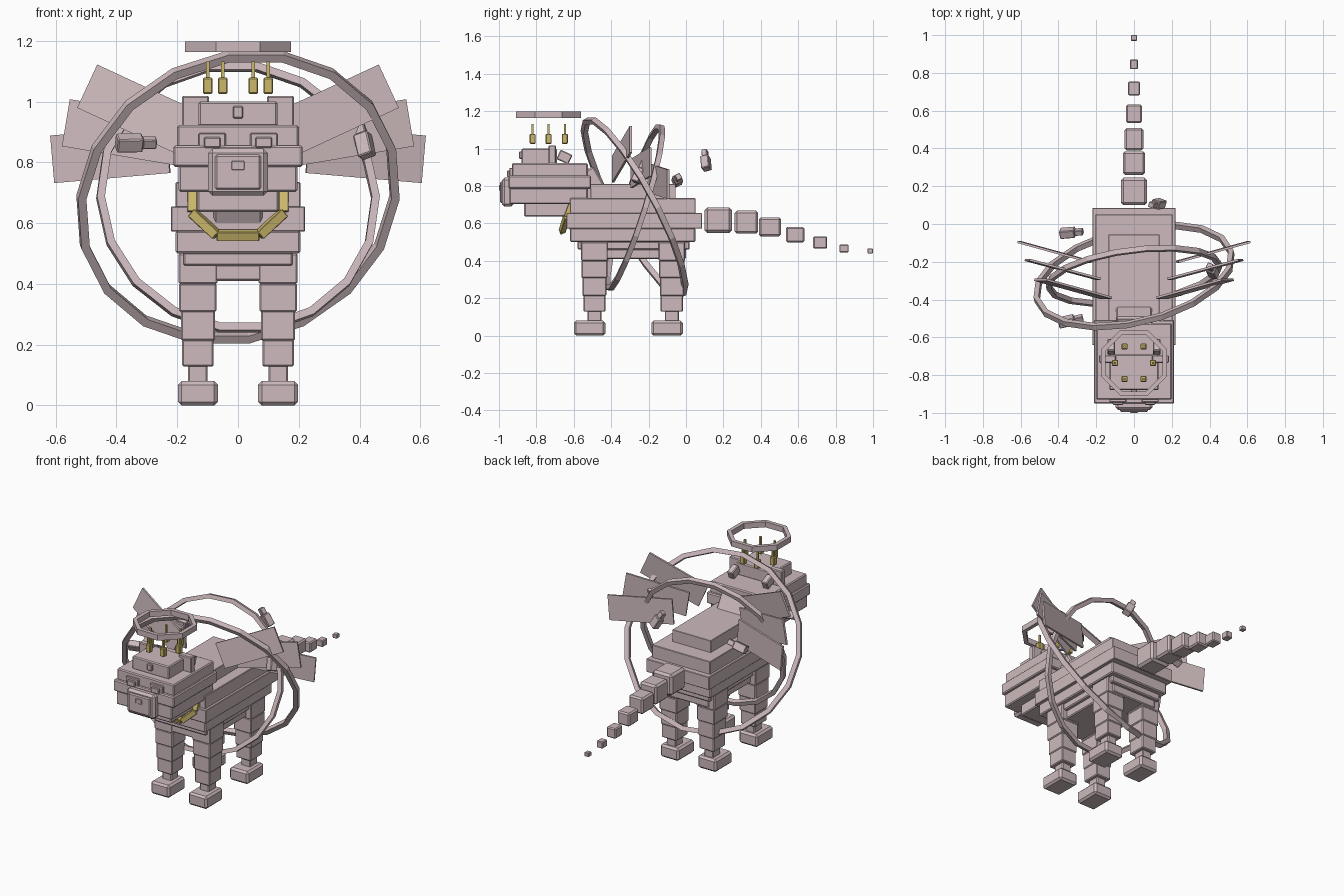
import bpy
import bmesh
import math
from mathutils import Matrix, Vector

if "Cube" in bpy.data.objects:
    bpy.data.objects.remove(bpy.data.objects["Cube"], do_unlink=True)


def make_material(name, rgb):
    mat = bpy.data.materials.new(name)
    mat.use_nodes = True
    mat.diffuse_color = (*rgb, 1)
    mat.node_tree.nodes["Principled BSDF"].inputs["Base Color"].default_value = (*rgb, 1)
    return mat


PINK = make_material("dusty pink", (0.61, 0.49, 0.51))
GOLD = make_material("gold", (0.60, 0.48, 0.15))


def finish(bm, name, mat):
    bmesh.ops.recalc_face_normals(bm, faces=bm.faces)
    mesh = bpy.data.meshes.new(name)
    bm.to_mesh(mesh)
    bm.free()
    mesh.materials.append(mat)
    obj = bpy.data.objects.new(name, mesh)
    bpy.context.collection.objects.link(obj)
    return obj


def box(name, center, size, mat=PINK, bevel=0.008, turn=None):
    """Chamfered box with an optional rotation matrix."""
    bm = bmesh.new()
    bmesh.ops.create_cube(bm, size=1)
    bmesh.ops.scale(bm, vec=size, verts=bm.verts)
    if bevel:
        bmesh.ops.bevel(bm, geom=list(bm.edges), offset=bevel, segments=1,
                        affect='EDGES')
    m = Matrix.Translation(center)
    if turn:
        m = m @ turn.to_4x4()
    bmesh.ops.transform(bm, matrix=m, verts=bm.verts)
    return finish(bm, name, mat)


def tier(name, half_x, y0, y1, z0, z1, bevel=0.006):
    """Centred block given by its limits."""
    return box(name, (0, (y0 + y1) / 2, (z0 + z1) / 2),
               (2 * half_x, y1 - y0, z1 - z0), bevel=bevel)


def bar(name, a, b, width, depth, up, mat=PINK, bevel=0.0):
    """Box running from a to b, its depth along up."""
    a, b = Vector(a), Vector(b)
    u = (b - a).normalized()
    side = Vector(up).cross(u).normalized()
    turn = Matrix((u, side, u.cross(side))).transposed()
    return box(name, (a + b) / 2, ((b - a).length, width, depth), mat, bevel, turn)


def hoop(name, center, normal, radius, width, depth, sides, phase=0.0):
    """Faceted ring with a rectangular section."""
    bm = bmesh.new()
    loops = []
    for i in range(sides):
        t = math.tau * (i + phase) / sides
        ray = Vector((math.cos(t), math.sin(t), 0))
        loops.append([bm.verts.new(ray * (radius + r * width / 2) + Vector((0, 0, h * depth / 2)))
                      for r, h in ((-1, -1), (1, -1), (1, 1), (-1, 1))])
    for i in range(sides):
        p, q = loops[i], loops[(i + 1) % sides]
        for k in range(4):
            j = (k + 1) % 4
            bm.faces.new((p[k], p[j], q[j], q[k]))
    turn = Vector(normal).to_track_quat('Z', 'Y').to_matrix().to_4x4()
    bmesh.ops.transform(bm, matrix=Matrix.Translation(center) @ turn, verts=bm.verts)
    return finish(bm, name, PINK)


# Stepped body
tier("back_ridge", 0.135, -0.51, -0.055, 0.73, 0.81, 0.002)
tier("upper_body", 0.205, -0.62, 0.05, 0.65, 0.735, 0.003)
tier("middle_body", 0.221, -0.64, 0.085, 0.572, 0.655, 0.003)
tier("lower_body", 0.205, -0.62, 0.05, 0.5, 0.575)
tier("upper_belly", 0.18, -0.58, 0.02, 0.46, 0.505)
tier("lower_belly", 0.16, -0.56, 0.0, 0.41, 0.465)

# Neck, leaning forward
lean = Matrix.Rotation(math.radians(30), 3, 'X')
box("neck", (0, -0.52, 0.73), (0.19, 0.22, 0.28), turn=lean)
box("throat", (0, -0.605, 0.62), (0.16, 0.08, 0.12), turn=lean)

# Stepped head
tier("head_crown", 0.2, -0.93, -0.525, 0.85, 0.922)
tier("head_middle", 0.213, -0.95, -0.507, 0.785, 0.855)
tier("cheeks", 0.195, -0.945, -0.525, 0.703, 0.79)
tier("jaw", 0.135, -0.865, -0.615, 0.637, 0.71)
tier("muzzle", 0.098, -0.985, -0.92, 0.69, 0.845, 0.014)
tier("muzzle_front", 0.075, -0.994, -0.95, 0.71, 0.825)
tier("nose", 0.021, -1.0, -0.98, 0.775, 0.805, 0.002)
tier("crown_base", 0.13, -0.88, -0.69, 0.918, 1.0)
tier("crown_gem", 0.017, -0.892, -0.87, 0.945, 0.985, 0.004)

for s, label in ((1, "left"), (-1, "right")):
    # Eyes and ears
    box(f"{label}_eyelid", (s * 0.085, -0.93, 0.872), (0.09, 0.03, 0.05), bevel=0.004)
    box(f"{label}_eye", (s * 0.085, -0.942, 0.865), (0.055, 0.03, 0.035), bevel=0.004)
    box(f"{label}_ear", (s * 0.14, -0.715, 0.968), (0.09, 0.04, 0.1), bevel=0.005)
    box(f"{label}_ear_back", (s * 0.12, -0.65, 0.955), (0.04, 0.07, 0.055),
        bevel=0.005, turn=Matrix.Rotation(math.radians(-25), 3, 'X'))

    # Legs
    for end, y in (("front", -0.49), ("back", -0.076)):
        x = s * 0.132
        for part, z0, z1, w, d in (("thigh", 0.4, 0.5, 0.128, 0.143),
                                   ("upper_leg", 0.308, 0.402, 0.123, 0.138),
                                   ("knee", 0.213, 0.312, 0.112, 0.128),
                                   ("shin", 0.128, 0.217, 0.104, 0.118),
                                   ("ankle", 0.07, 0.135, 0.064, 0.075)):
            box(f"{label}_{end}_{part}", (x, y, (z0 + z1) / 2), (w, d, z1 - z0), bevel=0.005)
        box(f"{label}_{end}_foot", (x, y - 0.025, 0.04), (0.131, 0.168, 0.08), bevel=0.012)

    # Fan of wing plates: outer and inner centre of each
    for i, (outer, inner) in enumerate((((0.495, -0.295, 1.05), (0.15, -0.39, 0.89)),
                                        ((0.565, -0.19, 0.93), (0.19, -0.29, 0.867)),
                                        ((0.61, -0.095, 0.81), (0.23, -0.2, 0.843)))):
        a = Vector((s * inner[0], *inner[1:]))
        b = Vector((s * outer[0], *outer[1:]))
        across = Vector((b.z - a.z, 0, a.x - b.x))
        bar(f"{label}_wing_plate_{i + 1}", a, b, 0.012, 0.157, across)

    # Crown candles
    for i, (x, y) in enumerate(((0.05, -0.648), (0.1, -0.735), (0.05, -0.82))):
        box(f"{label}_candle_{i + 1}", (s * x, y, 1.052), (0.032, 0.032, 0.053), GOLD, 0.004)
        box(f"{label}_wick_{i + 1}", (s * x, y, 1.1), (0.011, 0.011, 0.065), GOLD, 0)

# Golden collar
chain = [(-0.15, -0.612, 0.705), (-0.15, -0.638, 0.635), (-0.07, -0.662, 0.56),
         (0.07, -0.662, 0.56), (0.15, -0.638, 0.635), (0.15, -0.612, 0.705)]
for i in range(len(chain) - 1):
    bar(f"collar_link_{i + 1}", chain[i], chain[i + 1], 0.032, 0.03, (0, -0.94, -0.34), GOLD, 0.002)

# Tapering tail: start, end, width, bottom, top
for i, (y0, y1, w, z0, z1) in enumerate(((0.1, 0.245, 0.138, 0.55, 0.685),
                                         (0.26, 0.385, 0.118, 0.545, 0.668),
                                         (0.39, 0.507, 0.1, 0.53, 0.632),
                                         (0.535, 0.633, 0.085, 0.498, 0.582),
                                         (0.68, 0.755, 0.063, 0.465, 0.53),
                                         (0.82, 0.87, 0.043, 0.445, 0.487),
                                         (0.97, 1.0, 0.03, 0.44, 0.466))):
    tier(f"tail_block_{i + 1}", w / 2, y0, y1, z0, z1, 0.1 * w)

# Halo and the two large tilted hoops
hoop("halo", (0, -0.735, 1.18), (0, 0, 1), 0.176, 0.026, 0.035, 8, 0.5)
hoop("large_hoop", (0, -0.275, 0.685), (-0.206, 0.862, 0.464), 0.53, 0.028, 0.03, 18)
hoop("small_hoop", (0, -0.275, 0.685), (-0.12, 0.947, -0.3), 0.456, 0.026, 0.028, 18)

# Floating shards around the hoops
for i, (a, b) in enumerate((((-0.39, -0.05, 0.82), (-0.27, -0.04, 0.85)),
                            ((-0.4, -0.525, 0.863), (-0.27, -0.495, 0.865)),
                            ((0.15, 0.11, 0.89), (0.09, 0.1, 0.99)),
                            ((0.425, -0.27, 0.82), (0.4, -0.22, 0.93)))):
    a, b = Vector(a), Vector(b)
    mid = a.lerp(b, 0.65)
    bar(f"shard_{i + 1}", a, mid, 0.05, 0.045, (0.1, 0.9, 0.5), bevel=0.004)
    bar(f"shard_tip_{i + 1}", mid, b, 0.034, 0.03, (0.1, 0.9, 0.5), bevel=0.003)
